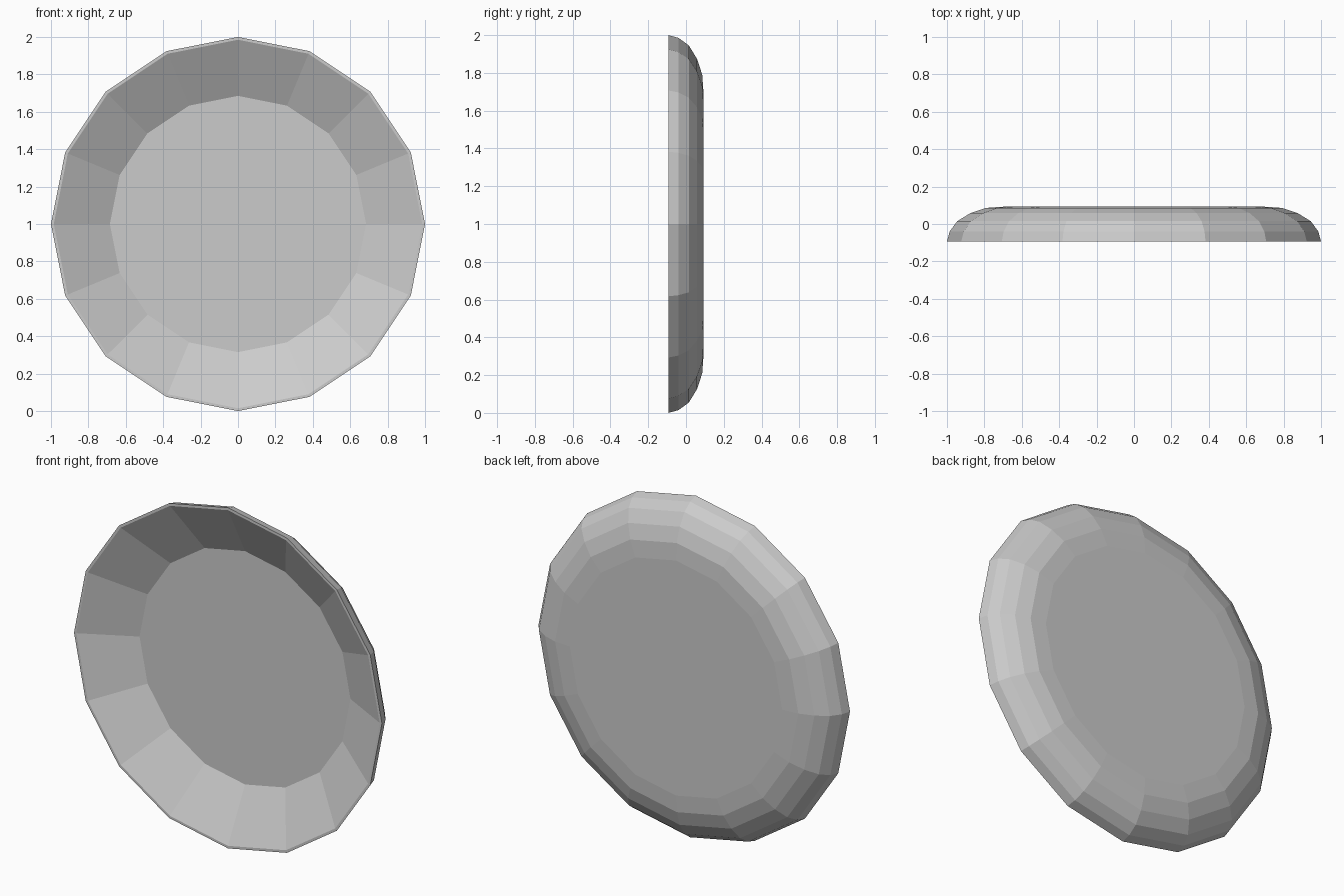
import bpy, bmesh
from math import sin, cos, pi

if "Cube" in bpy.data.objects:
    bpy.data.objects.remove(bpy.data.objects["Cube"])

SIDES = 16

# (radius, y) section: back centre edge, rounded shell, thin rim, sloped inside, floor
PROFILE = [(0.69, 0.093), (0.79, 0.086), (0.875, 0.058), (0.945, 0.015),
           (0.985, -0.039), (1.0, -0.093), (0.985, -0.093), (0.685, 0.065)]

bm = bmesh.new()
rings = [[bm.verts.new((r * sin(2 * pi * i / SIDES), y, 1 + r * cos(2 * pi * i / SIDES)))
          for i in range(SIDES)] for r, y in PROFILE]

# Walls between neighbouring rings
for a, b in zip(rings, rings[1:]):
    for i in range(SIDES):
        j = (i + 1) % SIDES
        bm.faces.new((a[i], a[j], b[j], b[i]))

# Flat back and flat inner floor
bm.faces.new(rings[0])
bm.faces.new(rings[-1])
bmesh.ops.recalc_face_normals(bm, faces=bm.faces)

mesh = bpy.data.meshes.new("plate")
bm.to_mesh(mesh)
bm.free()
bpy.context.collection.objects.link(bpy.data.objects.new("plate", mesh))
